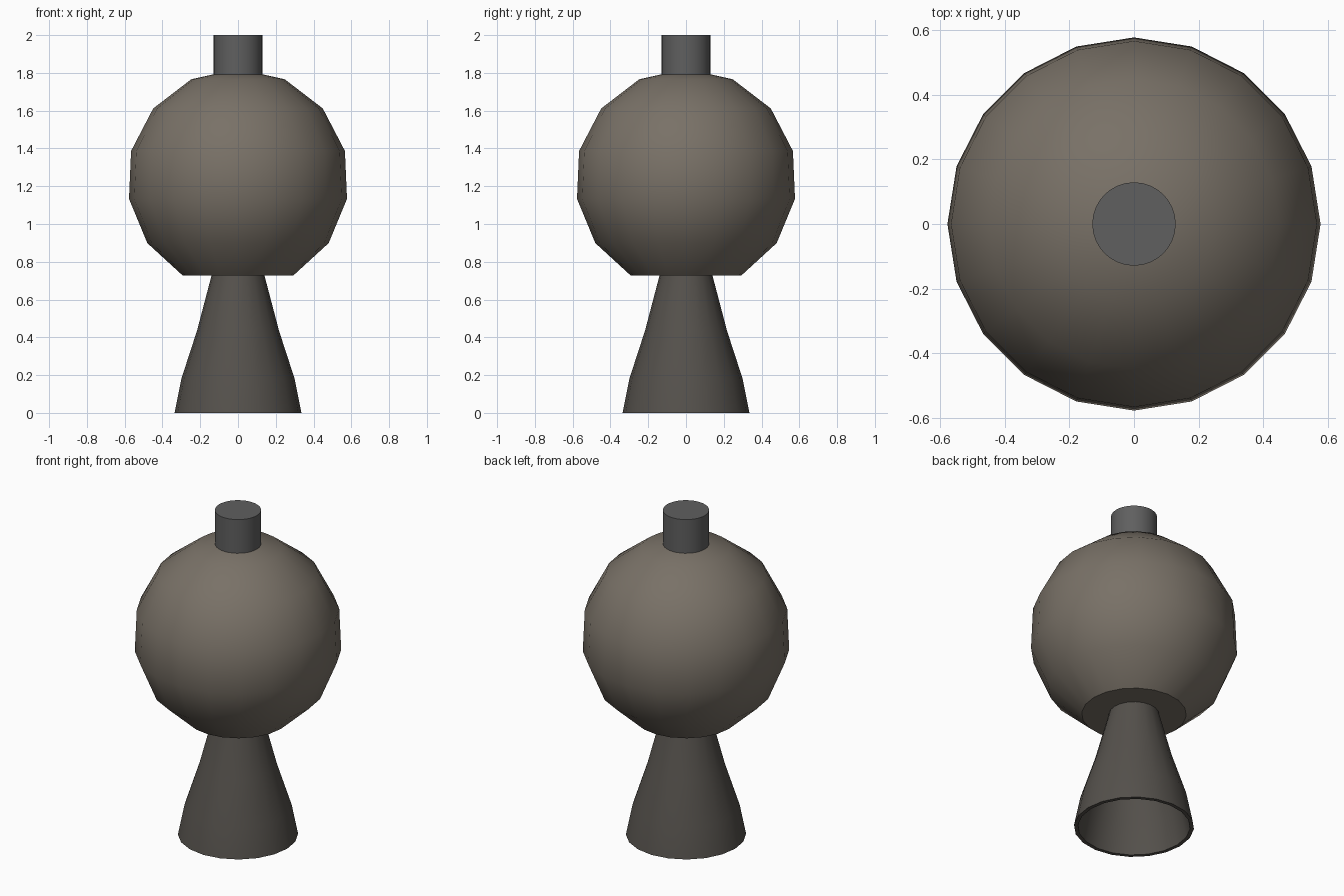
import bpy, bmesh
from math import sin, cos, pi, radians

if "Cube" in bpy.data.objects:
    bpy.data.objects.remove(bpy.data.objects["Cube"])


def material(name, rgb):
    mat = bpy.data.materials.new(name)
    mat.diffuse_color = (*rgb, 1)
    mat.use_nodes = True
    mat.node_tree.nodes["Principled BSDF"].inputs["Base Color"].default_value = mat.diffuse_color
    return mat


def lathe(name, profile, sides, mat):
    """Revolve (radius, z) points about z; radius 0 makes a pole."""
    bm = bmesh.new()
    rings = []
    for r, z in profile:
        if r < 1e-5:
            rings.append([bm.verts.new((0, 0, z))] * sides)
        else:
            rings.append([bm.verts.new((r * cos(2 * pi * i / sides),
                                        r * sin(2 * pi * i / sides), z))
                          for i in range(sides)])
    for a, b in zip(rings, rings[1:]):
        for i in range(sides):
            j = (i + 1) % sides
            corners = list(dict.fromkeys((a[i], a[j], b[j], b[i])))
            bm.faces.new(corners)
    bmesh.ops.recalc_face_normals(bm, faces=bm.faces)
    mesh = bpy.data.meshes.new(name)
    bm.to_mesh(mesh)
    bm.free()
    mesh.materials.append(mat)
    obj = bpy.data.objects.new(name, mesh)
    bpy.context.collection.objects.link(obj)
    bpy.ops.object.select_all(action='DESELECT')
    obj.select_set(True)
    bpy.context.view_layer.objects.active = obj
    bpy.ops.object.shade_smooth_by_angle(angle=radians(35))
    return obj


tank_paint = material("tank_paint", (0.19, 0.165, 0.135))
nozzle_metal = material("nozzle_metal", (0.09, 0.082, 0.072))
pipe_metal = material("pipe_metal", (0.115, 0.115, 0.115))

# Spherical tank, cut flat underneath
R, CZ = 0.586, 1.235
arc = [(R * cos(radians(a)), CZ + R * sin(radians(a))) for a in range(-60, 90, 25)]
lathe("tank", [(0, arc[0][1])] + arc + [(0, CZ + R)], 20, tank_paint)

# Hollow flared nozzle: up the outside, down the inside
outer = [(0.336, 0), (0.30, 0.18), (0.217, 0.435), (0.138, 0.735)]
inner = [(r - 0.022, z) for r, z in reversed(outer)]
lathe("nozzle", outer + inner + outer[:1], 20, nozzle_metal)

# Feed pipe on top
lathe("feed_pipe", [(0, 1.75), (0.129, 1.75), (0.129, 2.0), (0, 2.0)], 32, pipe_metal)
